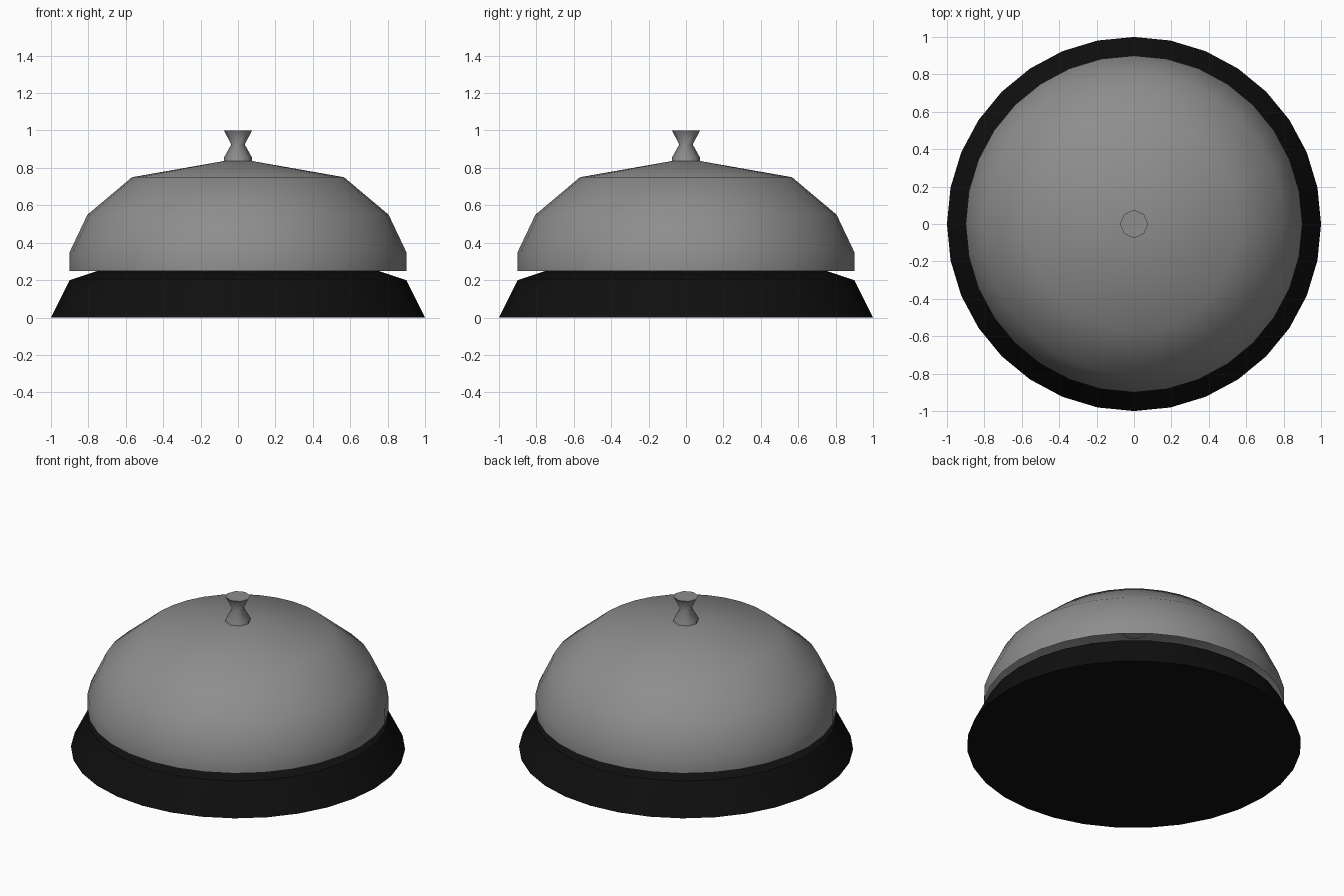
import bpy
import bmesh
import math
from mathutils import Matrix

old = bpy.data.objects.get("Cube")
if old:
    bpy.data.objects.remove(old, do_unlink=True)


def make_material(name, level):
    mat = bpy.data.materials.new(name)
    mat.use_nodes = True
    colour = (level, level, level, 1)
    mat.diffuse_color = colour
    mat.node_tree.nodes["Principled BSDF"].inputs["Base Color"].default_value = colour
    return mat


def lathe(name, profile, sides, mat, smooth_angle):
    """Turn a profile of (radius, height) points around the z axis."""
    bm = bmesh.new()
    verts = [bm.verts.new((r, 0, z)) for r, z in profile]
    edges = [bm.edges.new(pair) for pair in zip(verts, verts[1:])]
    bmesh.ops.spin(bm, geom=verts + edges, cent=(0, 0, 0), axis=(0, 0, 1),
                   angle=math.tau, steps=sides, use_merge=False)
    bmesh.ops.remove_doubles(bm, verts=bm.verts, dist=0.0001)
    bmesh.ops.recalc_face_normals(bm, faces=bm.faces)
    # An open shell must face outward
    top = max(bm.faces, key=lambda f: f.calc_center_median().z)
    if top.normal.z < 0:
        bmesh.ops.reverse_faces(bm, faces=bm.faces)
    mesh = bpy.data.meshes.new(name)
    bm.to_mesh(mesh)
    bm.free()
    mesh.materials.append(mat)
    obj = bpy.data.objects.new(name, mesh)
    bpy.context.collection.objects.link(obj)
    bpy.ops.object.select_all(action="DESELECT")
    obj.select_set(True)
    bpy.context.view_layer.objects.active = obj
    bpy.ops.object.shade_smooth_by_angle(angle=math.radians(smooth_angle))
    return obj


metal = make_material("grey metal", 0.27)
black = make_material("black base", 0.005)

# Flared foot, closed underneath
lathe("base", [(0, 0), (1, 0), (0.9, 0.2), (0.75, 0.25), (0, 0.25)], 32, black, 30)

# Hollow bell shell, open at the bottom
lathe("bell_dome", [(0.9, 0.25), (0.9, 0.35), (0.805, 0.55), (0.567, 0.75), (0, 0.85)],
      32, metal, 40)

# Waisted push button whose stem passes through the dome
lathe("push_button", [(0, 0.77), (0.075, 0.77), (0.075, 0.855), (0.036, 0.925),
                      (0.075, 1), (0, 1)], 8, metal, 60)
